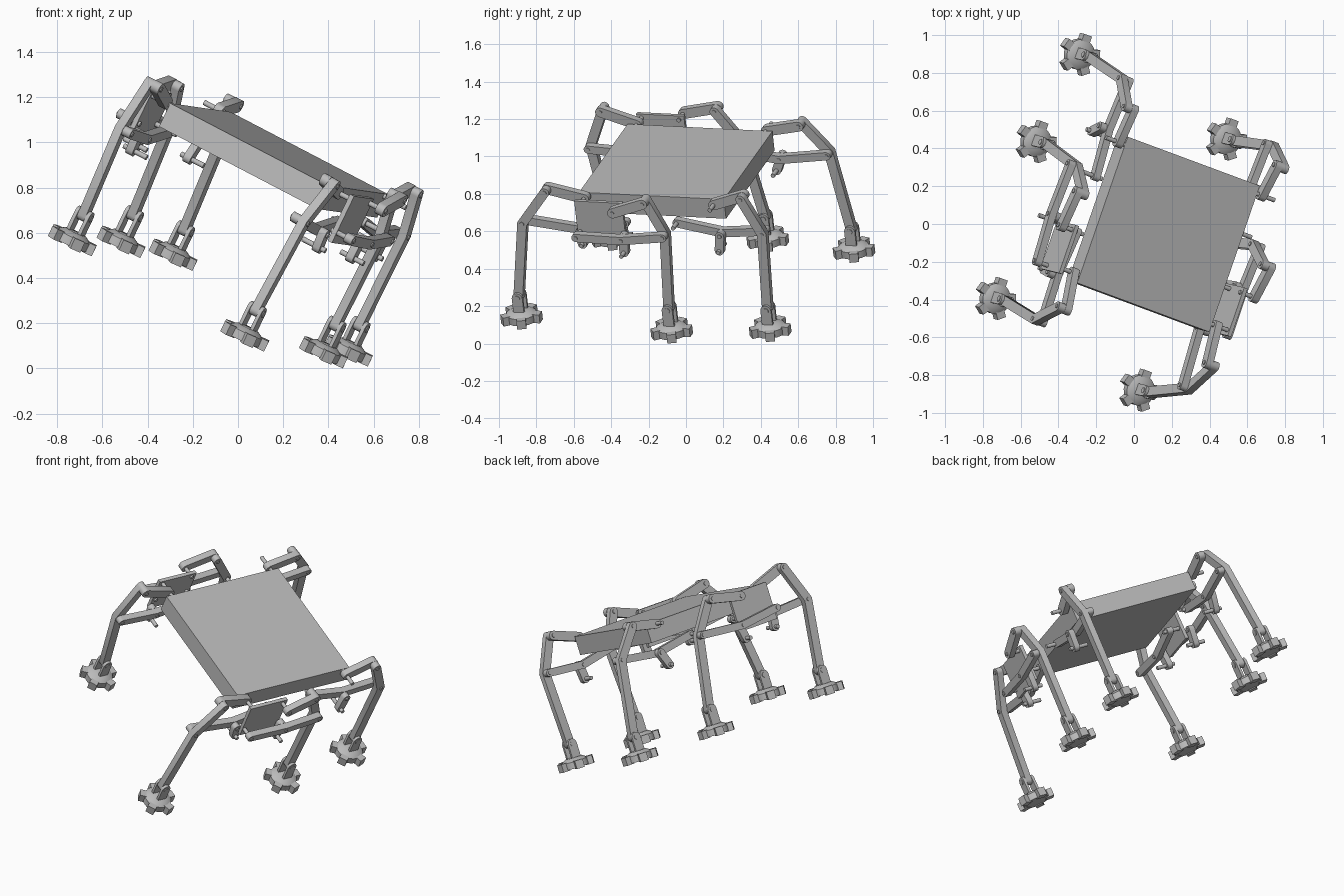
import bpy, bmesh, math
from mathutils import Matrix, Vector

cube = bpy.data.objects.get("Cube")
if cube:
    bpy.data.objects.remove(cube)

grey = bpy.data.materials.new("plain_grey")
grey.use_nodes = True
COLOUR = (0.5, 0.5, 0.5, 1)
grey.diffuse_color = COLOUR
grey.node_tree.nodes["Principled BSDF"].inputs["Base Color"].default_value = COLOUR

# Tilted frame of the whole walker: u across, v along, n up from the deck
u = Vector((0.843, -0.313, -0.44)).normalized()
v = Vector((0.341, 0.939, -0.055))
v = (v - u * v.dot(u)).normalized()
n = u.cross(v)
FRAME = Matrix((u, v, n)).transposed().to_4x4()
FRAME.translation = (0.183, -0.055, 0.972)


def finish(name, bm):
    bmesh.ops.recalc_face_normals(bm, faces=bm.faces)
    mesh = bpy.data.meshes.new(name)
    bm.to_mesh(mesh)
    bm.free()
    mesh.materials.append(grey)
    obj = bpy.data.objects.new(name, mesh)
    bpy.context.collection.objects.link(obj)
    obj.matrix_world = FRAME
    bpy.ops.object.select_all(action='DESELECT')
    obj.select_set(True)
    bpy.context.view_layer.objects.active = obj
    bpy.ops.object.shade_smooth_by_angle(angle=math.radians(35))
    return obj


def add_box(bm, centre, size):
    bmesh.ops.create_cube(bm, size=1, matrix=Matrix.Translation(centre) @ Matrix.Diagonal((*size, 1)))


def add_cone(bm, centre, r1, r2, depth, sideways=False, sides=24):
    m = Matrix.Translation(centre)
    if sideways:
        m = m @ Matrix.Rotation(math.pi / 2, 4, 'Y')
    bmesh.ops.create_cone(bm, cap_ends=True, segments=sides, radius1=r1, radius2=r2, depth=depth, matrix=m)


def add_link(bm, points, pos, width, thick):
    """Flat bar with round ends along (v, n) points, extruded across u."""
    pts = [Vector(p) for p in points]
    r = width / 2
    dirs = [(b - a).normalized() for a, b in zip(pts, pts[1:])]

    def side(sign):
        row = []
        for p, d0, d1 in zip(pts[1:-1], dirs, dirs[1:]):
            n0, n1 = Vector((-d0.y, d0.x)), Vector((-d1.y, d1.x))
            mid = (n0 + n1).normalized()
            row.append(p + mid * (sign * r / mid.dot(n0)))
        return row

    def cap(p, d):
        a = math.atan2(d.y, d.x)
        angles = [a + math.pi * (i / 8 - 0.5) for i in range(9)]
        return [p + r * Vector((math.cos(t), math.sin(t))) for t in angles]

    ring = cap(pts[-1], dirs[-1]) + side(1)[::-1] + cap(pts[0], -dirs[0]) + side(-1)
    face = bm.faces.new([bm.verts.new((pos - thick / 2, p.x, p.y)) for p in ring])
    moved = bmesh.ops.extrude_face_region(bm, geom=[face])["geom"]
    bmesh.ops.translate(bm, verts=[g for g in moved if isinstance(g, bmesh.types.BMVert)], vec=(thick, 0, 0))


# Body slab
bm = bmesh.new()
add_box(bm, (0, 0, -0.0575), (0.83, 0.82, 0.115))
finish("body", bm)

# Side plates that carry the paired legs
for label, s in (("right", 1), ("left", -1)):
    bm = bmesh.new()
    add_box(bm, (s * 0.53, -0.26, -0.105), (0.022, 0.27, 0.23))
    finish(label + "_side_plate", bm)


def build_leg(name, s, middle, hip, low, top, knee, ankle, bend, crank):
    leg_u, arm_u = (0.565, 0.605) if middle else (0.49, 0.45)
    leg_u, arm_u = s * leg_u, s * arm_u

    # Main leg, upper arm, connecting rod and lower rocker
    bm = bmesh.new()
    add_link(bm, [top, knee, ankle], leg_u, 0.052, 0.04)
    finish(name + "_leg", bm)
    bm = bmesh.new()
    add_link(bm, [hip, top], arm_u, 0.056, 0.04)
    finish(name + "_upper_arm", bm)
    bm = bmesh.new()
    add_link(bm, [knee, bend, crank], arm_u, 0.046, 0.04)
    finish(name + "_connecting_rod", bm)
    bm = bmesh.new()
    add_link(bm, [low, bend], leg_u, 0.05, 0.036)
    finish(name + "_lower_rocker", bm)

    # Pivot pins
    bm = bmesh.new()
    for p in (top, knee, bend):
        add_cone(bm, ((leg_u + arm_u) / 2, *p), 0.012, 0.012, 0.09, True, 12)
    for p in (hip, low, crank):
        add_cone(bm, (s * (0.57 if middle else 0.47), *p), 0.012, 0.012, 0.12, True, 12)
    add_cone(bm, (leg_u, *ankle), 0.016, 0.016, 0.082, True, 16)
    finish(name + "_pins", bm)

    # Foot: toothed disc with a low cone and a two-eared ankle bracket
    bm = bmesh.new()
    y = ankle[0]
    add_cone(bm, (leg_u, y, -0.722), 0.082, 0.082, 0.04)
    add_cone(bm, (leg_u, y, -0.692), 0.082, 0.05, 0.02)
    for k in range(5):
        a = 2 * math.pi * k / 5 + math.pi / 2
        turn = Matrix.Translation((leg_u, y, -0.722)) @ Matrix.Rotation(a, 4, 'Z')
        bmesh.ops.create_cube(bm, size=1, matrix=turn @ Matrix.Translation((0.085, 0, 0))
                              @ Matrix.Diagonal((0.05, 0.05, 0.05, 1)))
    for e in (-1, 1):
        add_link(bm, [(y, -0.70), ankle], leg_u + e * 0.029, 0.06, 0.016)
    finish(name + "_foot", bm)


# Fixed pivots (hip, low) for each station along the body
PIVOTS = {"front": ((-0.366, -0.012), (-0.39, -0.265)),
          "middle": ((-0.155, -0.012), (-0.13, -0.265)),
          "back": ((0.366, -0.012), (0.385, -0.265))}

# Moving joints of each leg: top, knee, ankle, rod bend, crank end
POSES = {
    ("right", "front"): ((-0.572, 0.033), (-0.72, -0.16), (-0.79, -0.60), (-0.40, -0.20), (-0.15, -0.15)),
    ("right", "middle"): ((0.02, 0.05), (0.112, -0.146), (0.085, -0.59), (-0.125, -0.175), (-0.38, -0.17)),
    ("right", "back"): ((0.538, 0.048), (0.638, -0.155), (0.618, -0.60), (0.396, -0.177), (0.145, -0.131)),
    ("left", "front"): ((-0.565, 0.052), (-0.66, -0.175), (-0.60, -0.60), (-0.40, -0.19), (-0.15, -0.14)),
    ("left", "middle"): ((0.04, 0.03), (0.175, -0.155), (0.255, -0.59), (-0.11, -0.18), (-0.37, -0.15)),
    ("left", "back"): ((0.553, 0.026), (0.694, -0.143), (0.768, -0.60), (0.42, -0.18), (0.16, -0.14)),
}
for (label, station), pose in POSES.items():
    build_leg(label + "_" + station, 1 if label == "right" else -1, station == "middle", *PIVOTS[station], *pose)
